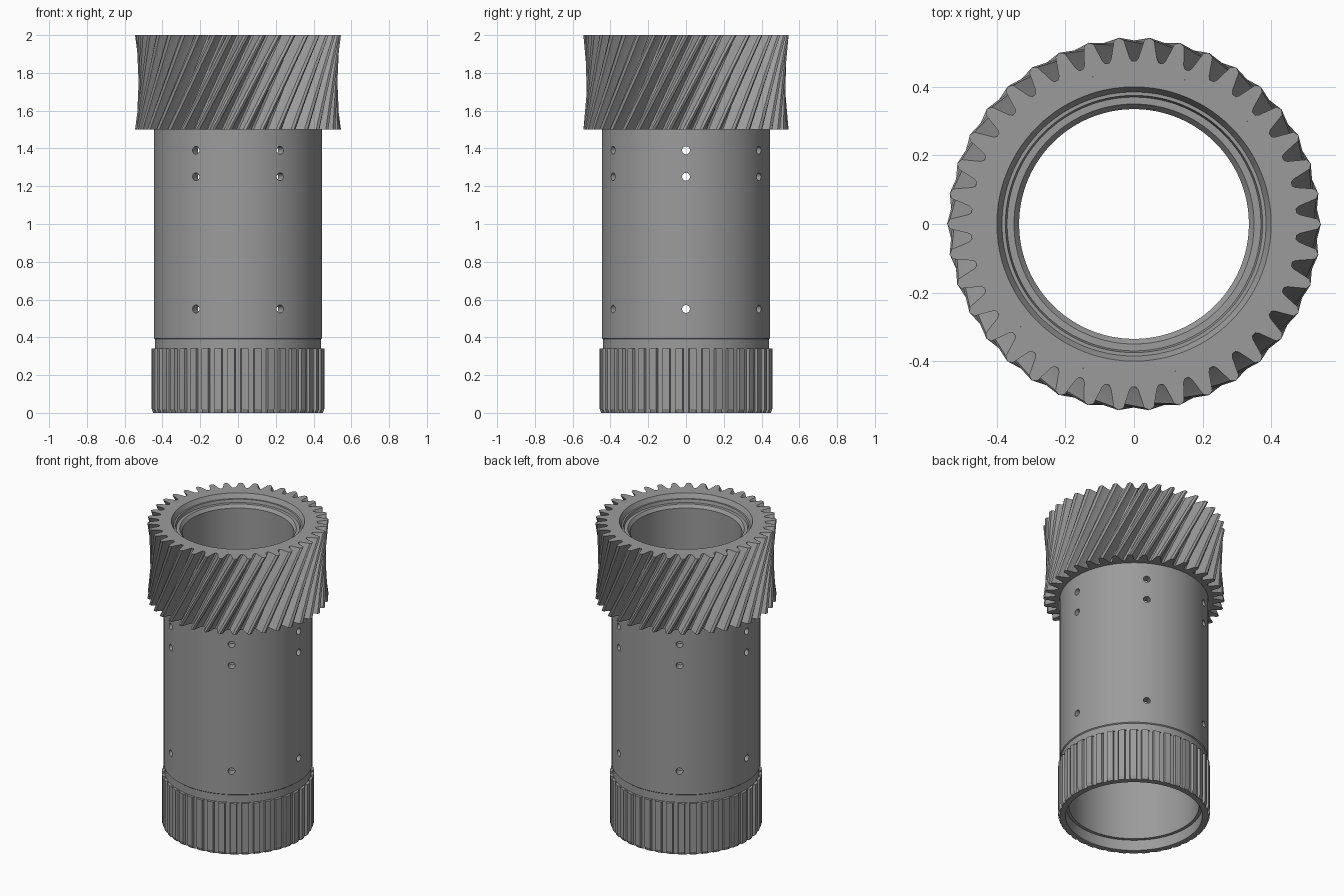
import bpy, bmesh
from math import pi, cos, sin
from mathutils import Matrix

cube = bpy.data.objects.get("Cube")
if cube:
    bpy.data.objects.remove(cube, do_unlink=True)

steel = bpy.data.materials.new("steel_grey")
steel.use_nodes = True
colour = (0.33, 0.33, 0.33, 1)
steel.diffuse_color = colour
steel.node_tree.nodes["Principled BSDF"].inputs["Base Color"].default_value = colour

TEETH, SPLINES = 38, 40
SEGMENTS = TEETH * 7


def add_object(name, bm):
    mesh = bpy.data.meshes.new(name)
    bm.to_mesh(mesh)
    bm.free()
    mesh.materials.append(steel)
    obj = bpy.data.objects.new(name, mesh)
    bpy.context.collection.objects.link(obj)
    return obj


def circle(r, z, count, turn=0):
    return [(r * cos(turn + 2 * pi * i / count), r * sin(turn + 2 * pi * i / count), z)
            for i in range(count)]


def toothed(shape, count, z, turn=0, limit=9):
    """Repeat one tooth, given as (share of the pitch, radius), around z."""
    pts = []
    for i in range(count):
        for share, r in shape:
            a = turn + 2 * pi * (i + share) / count
            pts.append((min(r, limit) * cos(a), min(r, limit) * sin(a), z))
    return pts


def skin(name, loops, closed=False):
    """Join rings of equal point count with quads."""
    bm = bmesh.new()
    rings = [[bm.verts.new(p) for p in loop] for loop in loops]
    pairs = list(zip(rings, rings[1:]))
    if closed:
        pairs.append((rings[-1], rings[0]))
    for a, b in pairs:
        for i in range(len(a)):
            j = (i + 1) % len(a)
            bm.faces.new((a[i], a[j], b[j], b[i]))
    return add_object(name, bm)


def smooth(obj, degrees):
    bpy.ops.object.select_all(action='DESELECT')
    obj.select_set(True)
    bpy.context.view_layer.objects.active = obj
    bpy.ops.object.shade_smooth_by_angle(angle=degrees * pi / 180)


# Hollow shaft with stepped bore
profile = [(0.41, 0), (0.44, 0), (0.44, 0.39), (0.446, 0.395), (0.446, 2),
           (0.40, 2), (0.385, 1.97), (0.375, 1.97), (0.37, 1.95), (0.35, 1.95),
           (0.335, 1.93), (0.335, 1.5), (0.39, 1.47), (0.39, 0.07), (0.41, 0.07)]
shaft = skin("shaft", [circle(r, z, SEGMENTS) for r, z in profile], closed=True)

# Radial oil holes: three rows of six
bm = bmesh.new()
for z in (0.55, 1.25, 1.39):
    for k in range(6):
        place = (Matrix.Rotation(k * pi / 3, 4, 'Z') @ Matrix.Translation((0.42, 0, z))
                 @ Matrix.Rotation(pi / 2, 4, 'Y'))
        bmesh.ops.create_cone(bm, cap_ends=True, segments=24, radius1=0.021,
                              radius2=0.021, depth=0.14, matrix=place)
cutter = add_object("hole_cutter", bm)
cutter.hide_render = True
cut = shaft.modifiers.new("holes", 'BOOLEAN')
cut.operation = 'DIFFERENCE'
cut.solver = 'EXACT'
cut.object = cutter
bpy.context.view_layer.objects.active = shaft
bpy.ops.object.modifier_apply(modifier=cut.name)
bpy.data.objects.remove(cutter, do_unlink=True)
smooth(shaft, 25)

# Helical gear: straight flanks between a twisted bottom and top outline
tooth = [(-0.34, 0.537), (-0.16, 0.484), (-0.08, 0.475), (0.08, 0.475),
         (0.16, 0.484), (0.34, 0.537), (0.5, 0.545)]
top, bottom = pi / 2, pi / 2 - 0.5
lead = -0.34 * 2 * pi / TEETH
gear = skin("helical_gear", [
    circle(0.446, 1.5, SEGMENTS, bottom + lead), toothed(tooth, TEETH, 1.5, bottom),
    toothed(tooth, TEETH, 2, top), circle(0.446, 2, SEGMENTS, top + lead)])
smooth(gear, 20)

# Straight splines at the foot, chamfered at the lower edge
spline = [(-0.24, 0.457), (-0.18, 0.442), (0.18, 0.442), (0.24, 0.457), (0.5, 0.457)]
count = SPLINES * len(spline)
splines = skin("spline_ring", [
    circle(0.44, 0, count), toothed(spline, SPLINES, 0, limit=0.449),
    toothed(spline, SPLINES, 0.02), toothed(spline, SPLINES, 0.34),
    circle(0.44, 0.34, count)])
smooth(splines, 20)
